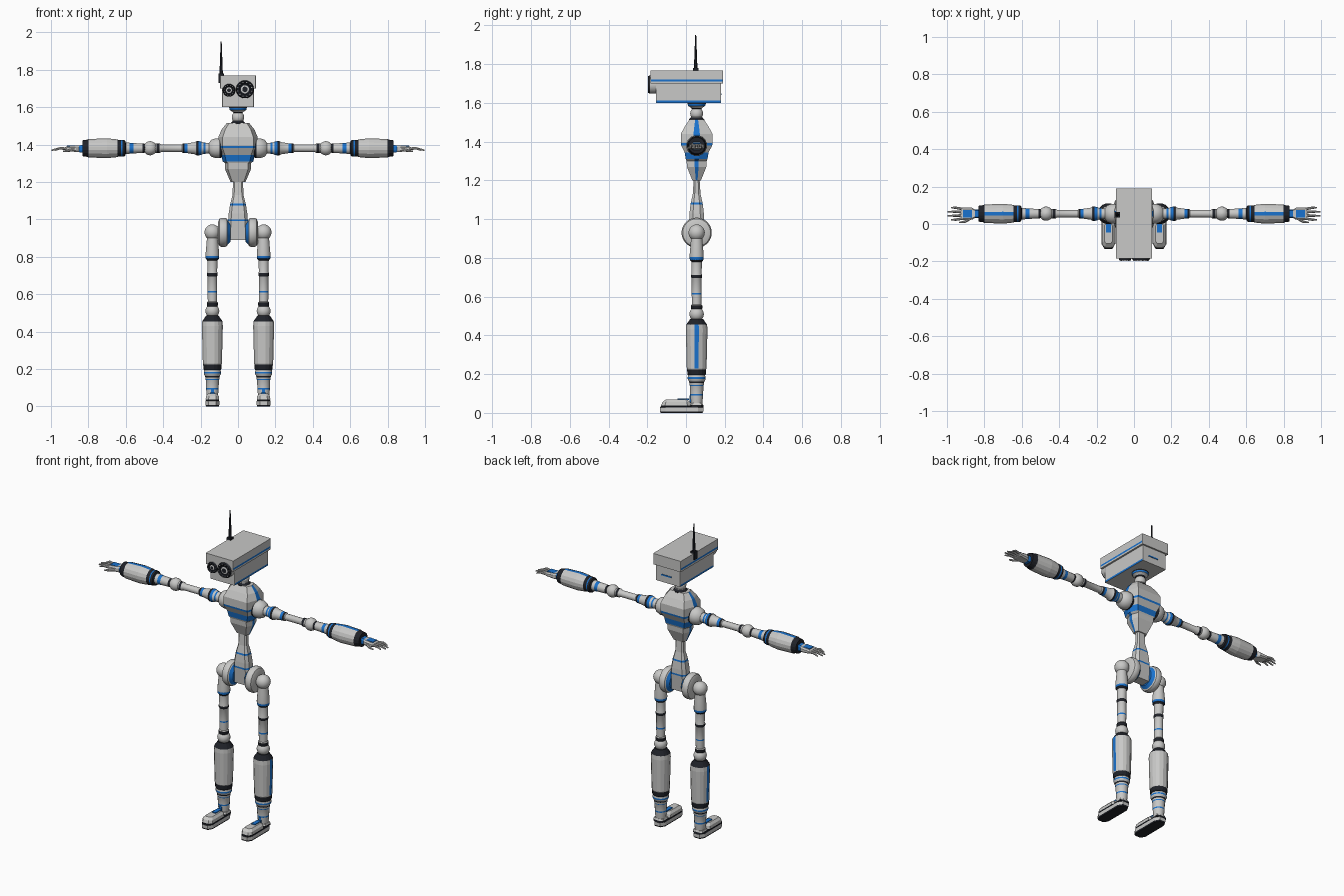
import bpy
import bmesh
from math import sin, cos, pi, radians
from mathutils import Matrix, Vector

cube = bpy.data.objects.get("Cube")
if cube:
    bpy.data.objects.remove(cube, do_unlink=True)

GREY, BLUE, DARK = range(3)
BODY_Y = 0.055   # depth of the body's centre line


def make_material(name, colour):
    mat = bpy.data.materials.new(name)
    mat.use_nodes = True
    mat.diffuse_color = (*colour, 1)
    shader = next(n for n in mat.node_tree.nodes if n.type == 'BSDF_PRINCIPLED')
    shader.inputs["Base Color"].default_value = (*colour, 1)
    return mat


MATERIALS = [make_material("light grey shell", (0.58, 0.58, 0.57)),
             make_material("bright blue trim", (0.01, 0.17, 0.62)),
             make_material("dark rubber", (0.014, 0.016, 0.022))]


def circle(sides):
    """Unit polygon with a flat side facing +x."""
    angles = [2 * pi * (i + 0.5) / sides for i in range(sides)]
    return [(cos(a), sin(a)) for a in angles]


def octagon(fx, fy):
    """Unit rectangle with cut corners."""
    return [(1, -fy), (1, fy), (fx, 1), (-fx, 1),
            (-1, fy), (-1, -fy), (-fx, -1), (fx, -1)]


ROUND, BOX = circle(16), octagon(0.985, 0.985)


def place(loc, direction=None):
    m = Matrix.Translation(loc)
    if direction is not None:
        m = m @ Vector(direction).to_track_quat('Z', 'Y').to_matrix().to_4x4()
    return m


def loft(name, levels, section=ROUND, matrix=None, mirror=False, smooth=True, rule=None):
    """Skin rings of (height, radius[, depth radius], material); rule recolours faces."""
    bm = bmesh.new()
    rings = [[bm.verts.new((x * lv[1], y * lv[-2], lv[0])) for x, y in section]
             for lv in levels]
    n = len(section)
    for low, high, lv in zip(rings, rings[1:], levels[1:]):
        for i in range(n):
            j = (i + 1) % n
            bm.faces.new((low[i], low[j], high[j], high[i])).material_index = lv[-1]
    bm.faces.new(rings[0][::-1]).material_index = levels[0][-1]
    bm.faces.new(rings[-1]).material_index = levels[-1][-1]
    bm.transform(matrix or place((0, BODY_Y, 0)))
    bmesh.ops.recalc_face_normals(bm, faces=bm.faces)
    bm.normal_update()
    if rule:
        for f in bm.faces:
            f.material_index = rule(f)
    mesh = bpy.data.meshes.new(name)
    bm.to_mesh(mesh)
    bm.free()
    for mat in MATERIALS:
        mesh.materials.append(mat)
    if smooth:
        mesh.shade_smooth()
        mesh.set_sharp_from_angle(angle=radians(32))
    obj = bpy.data.objects.new(name, mesh)
    bpy.context.collection.objects.link(obj)
    if mirror:
        obj.modifiers.new("Mirror", 'MIRROR').use_mirror_merge = False
    return obj


def block(name, centre, half, colour, mirror=False):
    x, y, z = half
    return loft(name, [(-z, x, y, colour), (z, x, y, colour)], BOX,
                place(centre), mirror, smooth=False)


def ball(name, centre, r, mirror=False):
    arcs = [pi * (i / 10 - 0.5) for i in range(11)]
    return loft(name, [(r * sin(a), max(r * cos(a), 0.001), GREY) for a in arcs],
                ROUND, place(centre), mirror)


def rod(name, start, end, r1, r2, colour, mirror=False):
    span = Vector(end) - Vector(start)
    return loft(name, [(0, r1, colour), (span.length, r2, colour)],
                circle(8), place(start, span), mirror)


# Head: box with an overhanging lid; stripes only on the flanks
def flank_only(f):
    return BLUE if f.material_index == BLUE and abs(f.normal.x) > 0.9 else GREY


loft("head_box", [(1.60, 0.085, 0.168, GREY), (1.612, 0.085, 0.168, BLUE),
                  (1.72, 0.085, 0.168, GREY)], BOX, place((0, 0.012, 0)),
     smooth=False, rule=flank_only)
loft("head_lid", [(1.70, 0.096, 0.187, GREY), (1.711, 0.096, 0.187, GREY),
                  (1.722, 0.096, 0.187, BLUE), (1.768, 0.096, 0.187, GREY)],
     BOX, place((0, 0.003, 0)), smooth=False, rule=flank_only)
block("head_back_dash", (0.01, 0.18, 1.645), (0.035, 0.003, 0.004), BLUE)
block("antenna_base", (-0.09, 0.05, 1.755), (0.014, 0.014, 0.025), DARK)
rod("antenna", (-0.09, 0.05, 1.75), (-0.09, 0.05, 1.95), 0.011, 0.003, DARK)

# Camera eyes with a ring of small lamps
for side, x, z, r in (("right", -0.048, 1.69, 0.034), ("left", 0.037, 1.695, 0.048)):
    loft(side + "_eye", [(0, r, GREY), (0.035, r, GREY), (0.045, r * 0.9, DARK),
                         (0.045, r * 0.75, DARK), (0.039, r * 0.6, DARK),
                         (0.039, r * 0.45, DARK), (0.042, r * 0.3, GREY),
                         (0.042, r * 0.24, DARK)],
         circle(24), place((x, -0.15, z), (0, -1, 0)))
    for px, pz in circle(12):
        spot = Vector((x + px * r * 0.78, -0.194, z + pz * r * 0.78))
        rod(side + "_eye_lamp", spot, spot + Vector((0, -0.003, 0)),
            r * 0.07, r * 0.07, GREY)

# Neck
loft("neck", [(1.49, 0.04, GREY), (1.515, 0.04, DARK), (1.525, 0.03, DARK),
              (1.565, 0.022, GREY), (1.575, 0.03, DARK), (1.585, 0.045, GREY),
              (1.595, 0.048, BLUE), (1.605, 0.048, DARK)])
ball("neck_ball", (0, BODY_Y, 1.545), 0.034)


# Torso and waist: faceted lofts with a blue band down each side
def side_band(f):
    return BLUE if abs(f.normal.x) > 0.6 and abs(f.normal.y) < 0.1 else f.material_index


loft("torso", [(1.2, 0.04, 0.022, GREY), (1.27, 0.07, 0.05, GREY),
               (1.3, 0.07, 0.052, GREY), (1.31, 0.082, 0.056, GREY),
               (1.345, 0.09, 0.062, BLUE), (1.38, 0.105, 0.08, GREY),
               (1.392, 0.105, 0.082, BLUE), (1.44, 0.105, 0.082, GREY),
               (1.48, 0.088, 0.06, GREY), (1.515, 0.06, 0.036, GREY)],
     octagon(0.78, 0.2), smooth=False, rule=side_band)
loft("waist", [(0.89, 0.058, 0.03, GREY), (0.99, 0.054, 0.038, GREY),
               (1.0, 0.052, 0.038, BLUE), (1.03, 0.05, 0.037, GREY),
               (1.075, 0.043, 0.032, GREY), (1.085, 0.041, 0.03, BLUE),
               (1.13, 0.029, 0.02, GREY), (1.21, 0.027, 0.015, GREY)],
     octagon(0.7, 0.5), smooth=False)

# Hips
loft("hip_wheel", [(0.04, 0.05, BLUE), (0.056, 0.066, BLUE), (0.06, 0.074, GREY),
                   (0.07, 0.078, GREY), (0.09, 0.078, GREY), (0.1, 0.072, GREY),
                   (0.107, 0.055, GREY)],
     circle(32), place((0, BODY_Y, 0.93), (1, 0, 0)), mirror=True)
LEG = (0.137, BODY_Y, 0)
ball("hip_ball", (0.137, BODY_Y, 0.93), 0.043, mirror=True)
ball("knee_ball", (0.137, BODY_Y, 0.51), 0.038, mirror=True)

# Legs
loft("thigh", [(0.53, 0.026, DARK), (0.54, 0.03, DARK), (0.555, 0.03, DARK),
               (0.56, 0.025, GREY), (0.61, 0.026, GREY), (0.618, 0.026, BLUE),
               (0.695, 0.026, GREY), (0.7, 0.029, DARK), (0.712, 0.029, DARK),
               (0.72, 0.026, GREY), (0.78, 0.028, GREY), (0.79, 0.036, DARK),
               (0.804, 0.037, BLUE), (0.815, 0.037, GREY), (0.86, 0.033, GREY),
               (0.92, 0.028, GREY)], ROUND, place(LEG), mirror=True)


def outer_stripe(f):
    return BLUE if f.material_index == GREY and f.normal.x > 0.97 else f.material_index


def top_stripe(f):
    return BLUE if f.material_index == GREY and f.normal.z > 0.97 else f.material_index


loft("calf", [(0.195, 0.046, DARK), (0.2, 0.049, DARK), (0.225, 0.05, DARK),
              (0.23, 0.052, GREY), (0.43, 0.057, GREY), (0.455, 0.055, GREY),
              (0.485, 0.034, DARK)],
     ROUND, place(LEG), mirror=True, smooth=False, rule=outer_stripe)
loft("ankle", [(0.03, 0.028, GREY), (0.09, 0.034, GREY), (0.098, 0.034, BLUE),
               (0.14, 0.036, GREY), (0.145, 0.038, BLUE), (0.155, 0.038, GREY),
               (0.163, 0.041, DARK), (0.17, 0.045, GREY), (0.175, 0.047, GREY),
               (0.184, 0.047, BLUE), (0.2, 0.043, GREY)],
     ROUND, place(LEG), mirror=True)
block("ankle_front_plate", (0.137, 0.023, 0.07), (0.008, 0.004, 0.02), BLUE, True)

# Feet
FOOT = octagon(0.55, 0.75)
loft("foot_sole", [(0, 0.034, 0.108, DARK), (0.008, 0.037, 0.112, DARK),
                   (0.028, 0.037, 0.112, GREY), (0.033, 0.034, 0.108, DARK)],
     FOOT, place((0.137, -0.022, 0)), mirror=True, smooth=False)
loft("foot_toe_cap", [(0.03, 0.034, 0.078, DARK), (0.038, 0.036, 0.078, DARK),
                      (0.055, 0.034, 0.072, GREY), (0.069, 0.022, 0.055, GREY)],
     FOOT, place((0.137, -0.05, 0)), mirror=True, smooth=False)
loft("foot_heel", [(0.03, 0.033, 0.035, DARK), (0.04, 0.033, 0.034, DARK),
                   (0.05, 0.03, 0.03, GREY)],
     FOOT, place(LEG), mirror=True, smooth=False)
block("instep_plate", (0.137, -0.015, 0.07), (0.013, 0.03, 0.004), BLUE, True)

# Arms, skinned outwards along x
ARM = place((0, BODY_Y, 1.38), (1, 0, 0))
loft("shoulder", [(0.085, 0.05, DARK), (0.1, 0.054, DARK), (0.12, 0.054, GREY),
                  (0.142, 0.046, GREY), (0.155, 0.03, GREY)], ROUND, ARM, mirror=True)
loft("upper_arm", [(0.14, 0.028, GREY), (0.175, 0.03, GREY), (0.185, 0.03, BLUE),
                   (0.195, 0.036, GREY), (0.21, 0.039, BLUE), (0.222, 0.039, DARK),
                   (0.23, 0.033, GREY), (0.27, 0.027, GREY), (0.285, 0.026, BLUE),
                   (0.295, 0.025, DARK), (0.3, 0.02, GREY), (0.41, 0.02, GREY),
                   (0.42, 0.026, GREY), (0.435, 0.026, DARK), (0.45, 0.024, GREY)],
     ROUND, ARM, mirror=True)
ball("elbow_ball", (0.47, BODY_Y, 1.38), 0.038, mirror=True)
loft("elbow_sleeve", [(0.49, 0.023, GREY), (0.51, 0.026, DARK), (0.56, 0.028, GREY),
                      (0.58, 0.03, BLUE), (0.6, 0.032, GREY), (0.605, 0.043, DARK),
                      (0.618, 0.046, DARK), (0.626, 0.045, BLUE), (0.64, 0.046, DARK)],
     ROUND, ARM, mirror=True)
loft("forearm", [(0.63, 0.042, DARK), (0.645, 0.048, DARK), (0.66, 0.05, GREY),
                 (0.7, 0.054, GREY), (0.8, 0.05, GREY), (0.805, 0.047, DARK),
                 (0.832, 0.043, DARK)],
     ROUND, ARM, mirror=True, smooth=False, rule=top_stripe)

# Hands
HAND_Z = 1.377
loft("palm", [(0.82, 0.024, 0.022, BLUE), (0.85, 0.022, 0.018, BLUE),
              (0.865, 0.032, 0.017, GREY), (0.915, 0.034, 0.012, GREY),
              (0.925, 0.028, 0.009, GREY)],
     octagon(0.75, 0.5), place((0, BODY_Y, HAND_Z), (1, 0, 0)), mirror=True, smooth=False)
block("hand_back_plate", (0.887, BODY_Y, HAND_Z + 0.013), (0.026, 0.02, 0.004), BLUE, True)
for i, name in enumerate(("little", "ring", "middle", "index")):
    spread = 1.5 - i
    reach = 0.985 if name in ("ring", "middle") else 0.965
    base = (0.915, BODY_Y + spread * 0.017, HAND_Z)
    knuckle = (0.952, BODY_Y + spread * 0.021, HAND_Z + 0.003)
    tip = (reach + 0.012, BODY_Y + spread * 0.022, HAND_Z - 0.008)
    rod(name + "_finger_base", base, knuckle, 0.008, 0.007, GREY, True)
    rod(name + "_finger_tip", knuckle, tip, 0.007, 0.004, GREY, True)
rod("thumb_base", (0.875, 0.03, HAND_Z - 0.004), (0.905, 0.012, HAND_Z - 0.01),
    0.009, 0.007, GREY, True)
rod("thumb_tip", (0.905, 0.012, HAND_Z - 0.01), (0.935, 0.008, HAND_Z - 0.014),
    0.007, 0.004, GREY, True)
